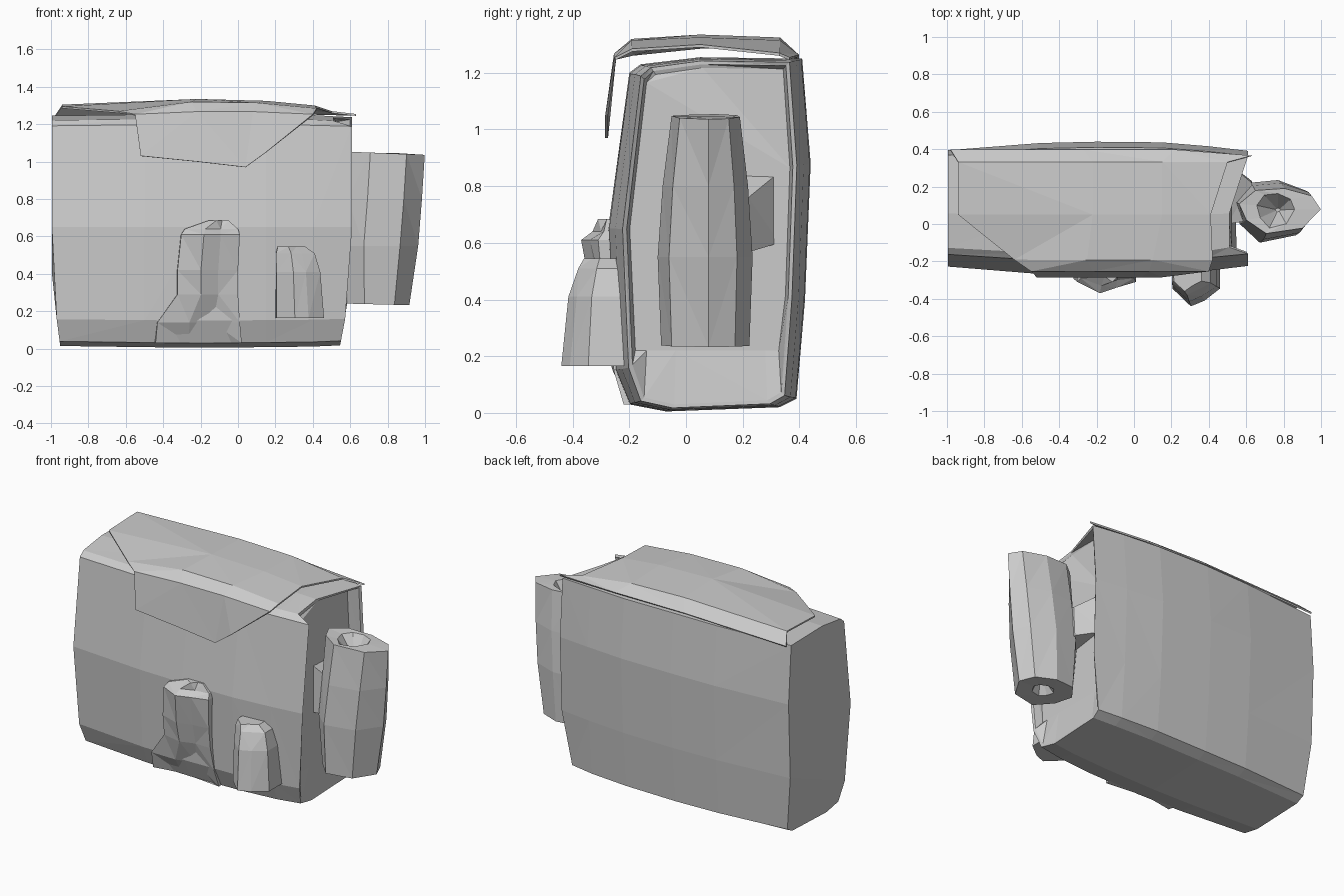
import bpy
import bmesh
from mathutils import Vector


def make(name, verts, faces):
    me = bpy.data.meshes.new(name)
    me.from_pydata([tuple(v) for v in verts], [], faces)
    bm = bmesh.new()
    bm.from_mesh(me)
    bmesh.ops.recalc_face_normals(bm, faces=bm.faces)
    bmesh.ops.triangulate(bm, faces=bm.faces)
    bm.to_mesh(me)
    bm.free()
    ob = bpy.data.objects.new(name, me)
    bpy.context.collection.objects.link(ob)
    return ob


def loft(name, rings):
    """Skin closed rings of equal length and cap both ends."""
    n = len(rings[0])
    verts = [p for r in rings for p in r]
    faces = []
    for k in range(len(rings) - 1):
        for i in range(n):
            j = (i + 1) % n
            faces.append((k * n + i, k * n + j, (k + 1) * n + j, (k + 1) * n + i))
    faces.append(tuple(range(n))[::-1])
    faces.append(tuple((len(rings) - 1) * n + i for i in range(n)))
    return make(name, verts, faces)


# Bag body: a boxy side profile (y, z) swept along x, right end recessed
profile = [(-0.20, 0.03), (-0.07, 0.005), (0.33, 0.02), (0.39, 0.05), (0.42, 0.40),
           (0.44, 0.88), (0.41, 1.25), (0.05, 1.255), (-0.16, 1.23), (-0.20, 1.20),
           (-0.275, 0.65), (-0.25, 0.15)]


def section(x, sy, sz=1.0, foot=0.0, top=0.0, floor=0.0):
    """Scaled profile; foot and top shift the lower and upper edge in x."""
    ring = []
    for i, (y, z) in enumerate(profile):
        dx = foot * max(0.0, 1 - z / 0.35)
        if i in (7, 8):
            dx += top
        ring.append(Vector((x + dx, 0.09 + (y - 0.09) * sy,
                            max(floor, 0.63 + (z - 0.63) * sz))))
    return ring


loft("bag_body", [
    section(-0.995, 0.87, 0.985, 0.045),
    section(-0.5, 0.98, 0.995), section(-0.2, 1.0), section(0.15, 0.99, 0.995),
    section(0.40, 0.93, 0.99),
    section(0.61, 0.86, 0.98, -0.065, -0.10),
    section(0.60, 0.82, 0.96, -0.055, -0.09),
    section(0.525, 0.79, 0.94, 0.0, -0.02, 0.22)])

# Flap: thin sheet from the back edge, over the top, to a point in front
rows = [  # y, then (x, z) across the width
    (0.395, [(-0.98, 1.24), (-0.27, 1.26), (0.22, 1.26), (0.63, 1.25)]),
    (0.33, [(-0.94, 1.30), (-0.22, 1.32), (0.15, 1.31), (0.50, 1.265)]),
    (0.05, [(-0.94, 1.29), (-0.22, 1.33), (0.15, 1.32), (0.41, 1.295)]),
    (-0.19, [(-0.64, 1.265), (-0.25, 1.315), (0.10, 1.31), (0.42, 1.28)]),
    (-0.25, [(-0.55, 1.25), (-0.22, 1.265), (0.08, 1.265), (0.40, 1.25)]),
    (-0.28, [(-0.52, 1.03), (-0.22, 1.0), (0.04, 0.97), (0.15, 1.05)])]
verts = [(x, y - (0.03 if y > 0.39 and x > 0.6 else 0), z) for y, pts in rows for x, z in pts]
faces = [(r * 4 + c, r * 4 + c + 1, r * 4 + c + 5, r * 4 + c + 4)
         for r in range(len(rows) - 1) for c in range(3)]
flap = make("top_flap", verts, faces)
mod = flap.modifiers.new("thickness", 'SOLIDIFY')
mod.thickness = 0.01
mod.offset = 0

# Side pouch: faceted upright holder with a dented mouth and underside
plan = [(0.99, 0.08), (0.94, 0.18), (0.79, 0.235), (0.63, 0.22), (0.54, 0.12),
        (0.58, 0.0), (0.69, -0.10), (0.89, -0.06)]


def holder(z, sx, sy, dx=0.0, tilt=0.0):
    return [Vector((0.77 + (x - 0.77) * sx + dx, 0.075 + (y - 0.075) * sy,
                    z + tilt * (x - 0.77))) for x, y in plan]


loft("side_pouch", [
    holder(0.32, 0.06, 0.06, -0.02),
    holder(0.24, 0.30, 0.35, -0.03),
    holder(0.237, 0.80, 0.93, -0.03, -0.02),
    holder(0.55, 0.97, 1.0, -0.02),
    holder(0.80, 0.97, 0.90, 0.0),
    holder(1.045, 0.97, 0.72, 0.015, -0.04),
    holder(1.045, 0.45, 0.55, -0.01),
    holder(0.93, 0.06, 0.06, 0.0)])

# Strap block joining the side pouch to the recessed side panel
loft("side_pouch_mount", [
    [Vector((0.50, y, z)) for y, z in ((0.0, 0.55), (0.33, 0.60), (0.33, 0.85), (0.0, 0.86))],
    [Vector((0.63, y, z)) for y, z in ((0.02, 0.55), (0.23, 0.57), (0.22, 0.76), (0.02, 0.78))]])


# Front pockets: rings (z, left x, right x, front y) bulging out of the face
def pocket(name, levels, back):
    rings = []
    for z, x0, x1, y in levels:
        w = x1 - x0
        side = y * 0.5 - 0.125
        rings.append([Vector(p) for p in (
            (x0, back, z), (x0 + 0.02 * w, side, z), (x0 + 0.4 * w, y, z),
            (x0 + 0.68 * w, y + 0.03, z), (x1, side, z), (x1, back, z))])
    return loft(name, rings)


pocket("left_front_pocket", [
    (0.03, -0.45, 0.02, -0.19), (0.14, -0.44, 0.01, -0.255), (0.29, -0.33, 0.0, -0.305),
    (0.42, -0.33, 0.0, -0.335), (0.61, -0.31, 0.01, -0.37), (0.64, -0.29, 0.0, -0.33),
    (0.685, -0.16, -0.05, -0.31)], -0.18)
pocket("right_front_pocket", [
    (0.165, 0.20, 0.46, -0.44), (0.41, 0.20, 0.44, -0.415),
    (0.51, 0.20, 0.41, -0.38), (0.545, 0.21, 0.36, -0.36)], -0.2)
